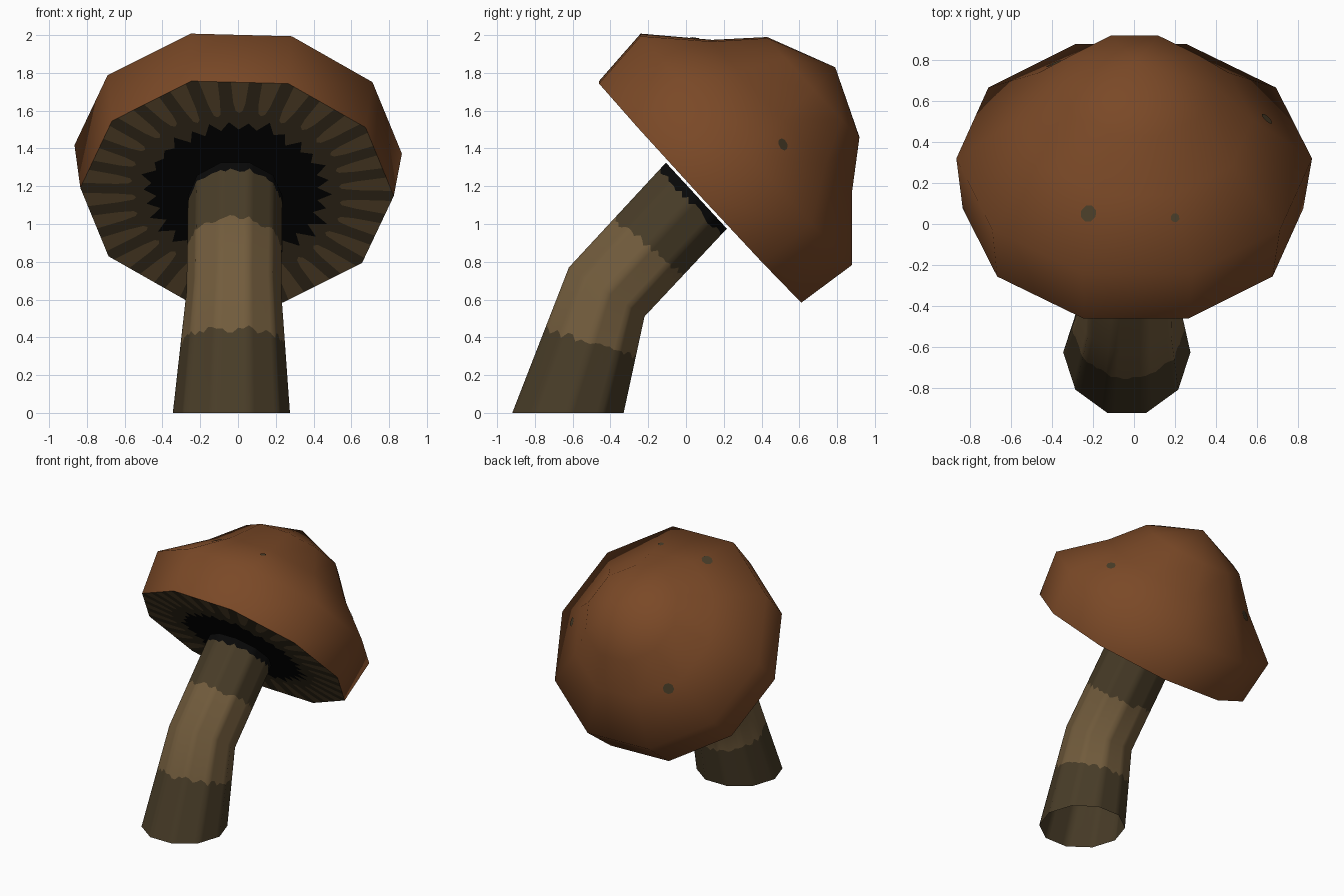
import bpy, bmesh, math, random
from math import radians, sin, cos, pi
from mathutils import Matrix, Vector
from mathutils.bvhtree import BVHTree

if "Cube" in bpy.data.objects:
    bpy.data.objects.remove(bpy.data.objects["Cube"])

random.seed(4)


def material(name, rgb):
    m = bpy.data.materials.new(name)
    m.diffuse_color = (*rgb, 1)
    m.use_nodes = True
    m.node_tree.nodes["Principled BSDF"].inputs["Base Color"].default_value = m.diffuse_color
    return m


BROWN = material("cap_brown", (0.195, 0.066, 0.020))
TAN = material("stem_tan", (0.168, 0.107, 0.046))
OLIVE = material("dark_olive", (0.066, 0.046, 0.021))
BLACK = material("gill_black", (0.0024, 0.0024, 0.0024))


def finish(name, bm, mats, smooth=None):
    me = bpy.data.meshes.new(name)
    bm.to_mesh(me)
    ob = bpy.data.objects.new(name, me)
    bpy.context.collection.objects.link(ob)
    for m in mats:
        me.materials.append(m)
    if smooth:
        bpy.ops.object.select_all(action='DESELECT')
        ob.select_set(True)
        bpy.context.view_layer.objects.active = ob
        bpy.ops.object.shade_smooth_by_angle(angle=radians(smooth))
    return ob


def decagon(radius, a):
    """Point at angle a on a ten-sided outline with a corner on the x axis."""
    k = (a % radians(36)) - radians(18)
    r = radius * cos(radians(18)) / cos(k)
    return r * cos(a), r * sin(a)


# Tilted frame shared by cap and gills
TILT = 47.3
FRAME = (Matrix.Translation((-0.005, 0.075, 1.17))
         @ Matrix.Rotation(radians(1.5), 4, 'Y')
         @ Matrix.Rotation(radians(-TILT), 4, 'X'))

# Cap: ten-sided profile (radius, height) with a pointed crown
bm = bmesh.new()
rings = []
for r, h in [(0.83, 0), (0.867, 0.332), (0.573, 0.59), (0.378, 0.815)]:
    rings.append([bm.verts.new((*decagon(r, i * pi / 5), h)) for i in range(10)])
for lo, hi in zip(rings, rings[1:]):
    for i in range(10):
        j = (i + 1) % 10
        bm.faces.new((lo[i], lo[j], hi[j], hi[i]))
apex = bm.verts.new((0, 0, 0.973))
for i in range(10):
    bm.faces.new((rings[-1][i], rings[-1][(i + 1) % 10], apex))
bm.transform(FRAME)
bm.normal_update()
tree = BVHTree.FromBMesh(bm)
finish("cap", bm, [BROWN], 75)
bm.free()

# Gills: flat underside, thirty tan wedges on olive around a black centre
bm = bmesh.new()
N = 30
P = 2 * pi / N
inner = [0.44 + random.uniform(-0.02, 0.02) for _ in range(N)]
outer = [0.50 + random.uniform(-0.02, 0.03) for _ in range(N)]


def rim(a):
    return (*decagon(0.83, a), 0)


def polar(r, a):
    return (r * cos(a), r * sin(a), 0)


def flat_face(points, index):
    f = bm.faces.new([bm.verts.new(p) for p in points])
    f.normal_update()
    if f.normal.z > 0:
        f.normal_flip()
    f.material_index = index


for i in range(N):
    a = (i + 0.5) * P
    tip = 0.545 + random.uniform(-0.01, 0.025)
    wedge = [rim(a - 0.29 * P), polar(0.64, a - 0.24 * P),
             polar(tip + 0.015, a - 0.15 * P), polar(tip, a),
             polar(tip + 0.015, a + 0.15 * P),
             polar(0.64, a + 0.24 * P), rim(a + 0.29 * P)]
    lo, hi = a - P / 2, a + P / 2
    k = (i + 1) % N
    edge = [polar(outer[k], hi), polar(inner[i], a), polar(outer[i], lo)]
    flat_face(wedge, 0)
    flat_face([rim(lo)] + wedge + [rim(hi)] + edge, 1)
    flat_face([(0, 0, 0)] + edge[:2], 2)
    flat_face([(0, 0, 0)] + edge[1:], 2)
bmesh.ops.remove_doubles(bm, verts=bm.verts, dist=1e-5)
bm.transform(FRAME)
finish("gills", bm, [TAN, OLIVE, BLACK])
bm.free()

# Stem: bent, tapered, open ten-sided tube with ragged colour bands
STATIONS = [((-0.035, -0.625, 0), 0.31, 0),
            ((-0.022, -0.42, 0.64), 0.251, 33),
            ((-0.015, 0.055, 1.15), 0.25, TILT)]


def station_point(n, a):
    c, r, t = STATIONS[n]
    x, y = decagon(r, a)
    return Vector(c) + Vector((x, y * cos(radians(t)), -y * sin(radians(t))))


def stem_point(s, a):
    n = min(int(s), 1)
    return station_point(n, a).lerp(station_point(n + 1, a), s - n)


bm = bmesh.new()
COLS = 60
rows = []
for level, ragged in [(0, 0), (0.58, 0.03), (1, 0), (1.47, 0.03), (1.93, 0.02), (2, 0)]:
    rows.append([bm.verts.new(stem_point(level + random.uniform(-ragged, ragged),
                                         c * 2 * pi / COLS)) for c in range(COLS)])
for (lo, hi), band in zip(zip(rows, rows[1:]), [1, 0, 0, 1, 2]):
    for c in range(COLS):
        d = (c + 1) % COLS
        bm.faces.new((lo[c], lo[d], hi[d], hi[c])).material_index = band
finish("stem", bm, [TAN, OLIVE, BLACK], 75)
bm.free()

# Spots: thin olive flecks laid on the cap, found by casting rays at it
bm = bmesh.new()
for origin, direction, r in [((-0.22, 0.05, 3), (0, 0, -1), 0.042),
                             ((0.2, 0.03, 3), (0, 0, -1), 0.022),
                             ((3, 0.51, 1.42), (-1, 0, 0), 0.034),
                             ((-0.39, 3, 1.27), (0, -1, 0), 0.042)]:
    hit, normal, _, _ = tree.ray_cast(Vector(origin), Vector(direction))
    if hit:
        if normal.dot(Vector(direction)) > 0:
            normal = -normal
        m = (Matrix.Translation(hit + normal * 0.005)
             @ normal.to_track_quat('Z', 'Y').to_matrix().to_4x4())
        bmesh.ops.create_circle(bm, cap_ends=True, segments=8, radius=r, matrix=m)
finish("cap_spots", bm, [OLIVE])
bm.free()
